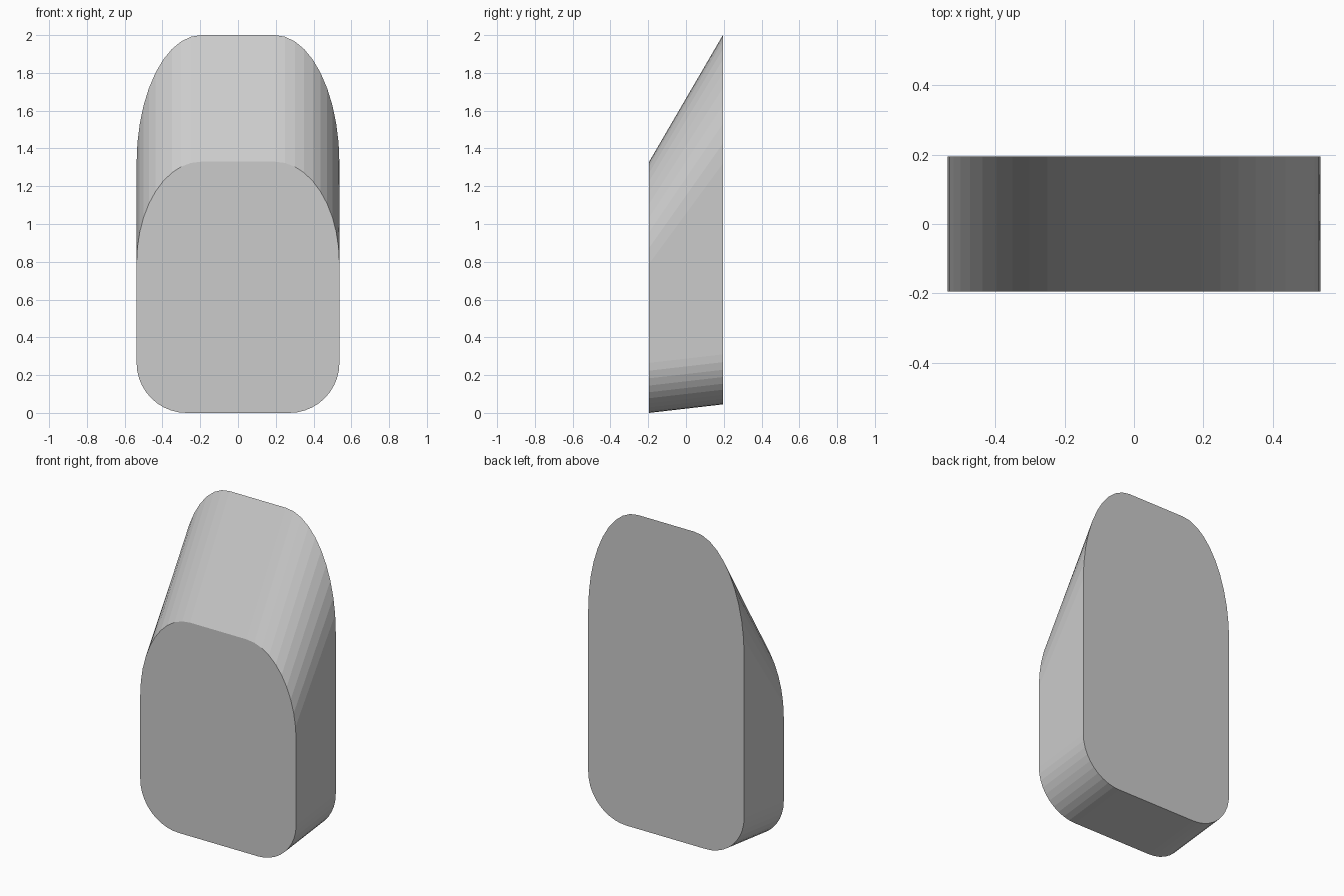
import bpy, bmesh
from math import sin, cos, pi

if "Cube" in bpy.data.objects:
    bpy.data.objects.remove(bpy.data.objects["Cube"])

HALF_W, HALF_D, SEG = 0.537, 0.195, 10


def outline(bottom, top, shoulder):
    """Right half from bottom to top, then mirrored to a closed loop of (x, z)."""
    r = 0.265           # lower corner radius
    flat = 0.195        # half width of the flat top
    right = []
    for i in range(SEG + 1):
        a = -pi / 2 + i * pi / 2 / SEG
        right.append((HALF_W - r + r * cos(a), bottom + r + r * sin(a)))
    for i in range(SEG + 1):
        a = i * pi / 2 / SEG
        right.append((flat + (HALF_W - flat) * cos(a),
                      shoulder + (top - shoulder) * sin(a)))
    return right + [(-x, z) for x, z in reversed(right)]


# wedge body: short front outline lofted to the tall back outline
bm = bmesh.new()
front = [bm.verts.new((x, -HALF_D, z)) for x, z in outline(0.0, 1.33, 0.79)]
back = [bm.verts.new((x, HALF_D, z)) for x, z in outline(0.045, 2.0, 1.32)]
n = len(front)
bm.faces.new(front)
bm.faces.new(back[::-1])
for i in range(n):
    j = (i + 1) % n
    bm.faces.new((front[i], back[i], back[j], front[j]))
bmesh.ops.recalc_face_normals(bm, faces=bm.faces[:])

mesh = bpy.data.meshes.new("wedge_body")
bm.to_mesh(mesh)
bm.free()
obj = bpy.data.objects.new("wedge_body", mesh)
bpy.context.collection.objects.link(obj)
